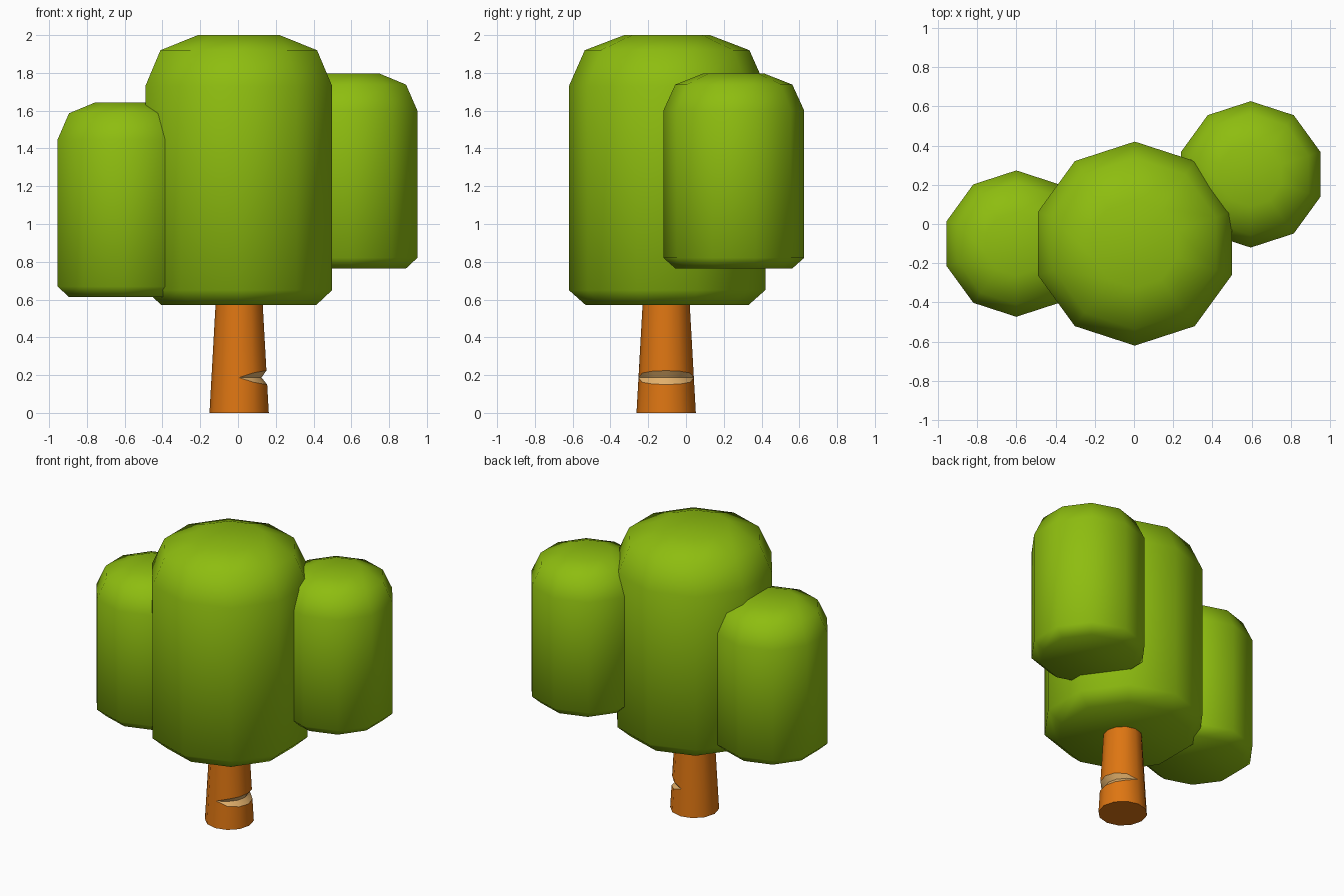
import bpy, bmesh, math

if "Cube" in bpy.data.objects:
    bpy.data.objects.remove(bpy.data.objects["Cube"])


def material(name, rgb):
    m = bpy.data.materials.new(name)
    m.diffuse_color = (*rgb, 1)
    m.use_nodes = True
    m.node_tree.nodes["Principled BSDF"].inputs["Base Color"].default_value = m.diffuse_color
    return m


LEAF = material("leaf green", (0.27, 0.51, 0.005))
BARK = material("bark orange", (0.73, 0.18, 0.006))
CUT = material("cut wood tan", (0.77, 0.44, 0.15))


def loft(name, rings, mats, band_mats, angle):
    """Skin closed rings of points, cap both ends, one material per band."""
    bm = bmesh.new()
    loops = [[bm.verts.new(p) for p in ring] for ring in rings]
    n = len(loops[0])
    for a, b, mat in zip(loops, loops[1:], band_mats):
        for i in range(n):
            j = (i + 1) % n
            bm.faces.new((a[i], a[j], b[j], b[i])).material_index = mat
    bm.faces.new(loops[0][::-1])
    bm.faces.new(loops[-1])
    bmesh.ops.remove_doubles(bm, verts=bm.verts, dist=0.0005)
    bmesh.ops.recalc_face_normals(bm, faces=bm.faces)
    mesh = bpy.data.meshes.new(name)
    bm.to_mesh(mesh)
    bm.free()
    for m in mats:
        mesh.materials.append(m)
    ob = bpy.data.objects.new(name, mesh)
    bpy.context.collection.objects.link(ob)
    bpy.ops.object.select_all(action='DESELECT')
    bpy.context.view_layer.objects.active = ob
    ob.select_set(True)
    bpy.ops.object.shade_smooth_by_angle(angle=math.radians(angle))


def crown(name, x, y, profile):
    """Ten-sided rounded column of foliage from (radius, z) pairs."""
    rings = [[(x + r * math.cos(math.radians(90 + 36 * i)),
               y + r * math.sin(math.radians(90 + 36 * i)), z) for i in range(10)]
             for r, z in profile]
    loft(name, rings, [LEAF], [0] * (len(profile) - 1), 60)


# Foliage: one large and two small columns
crown("main_crown", 0.004, -0.1,
      [(0.43, 0.57), (0.52, 0.65), (0.52, 1.73), (0.436, 1.92), (0.227, 2.0)])
for name, x, y, z in (("left_crown", -0.6, -0.1, 0.613), ("right_crown", 0.595, 0.253, 0.765)):
    crown(name, x, y, [(0.31, z), (0.373, z + 0.056), (0.373, z + 0.835),
                       (0.31, z + 0.973), (0.163, z + 1.031)])


# Trunk: tapered, with a wedge notch on the +x side
def trunk_ring(z, spread=0.0, depth=0.0):
    ring = []
    for i in range(12):
        a = math.radians(30 * i)
        k = max(0.0, math.cos(a)) ** 0.6 if math.cos(a) > 0.01 else 0.0
        zz = z + spread * k
        r = 0.157 - 0.056 * zz - depth * k
        ring.append((0.006 + r * math.cos(a), -0.105 + r * math.sin(a), zz))
    return ring


loft("trunk",
     [trunk_ring(0), trunk_ring(0.187, -0.037), trunk_ring(0.187, 0, 0.028),
      trunk_ring(0.187, 0.037), trunk_ring(0.62)],
     [BARK, CUT], [0, 1, 1, 0], 35)
